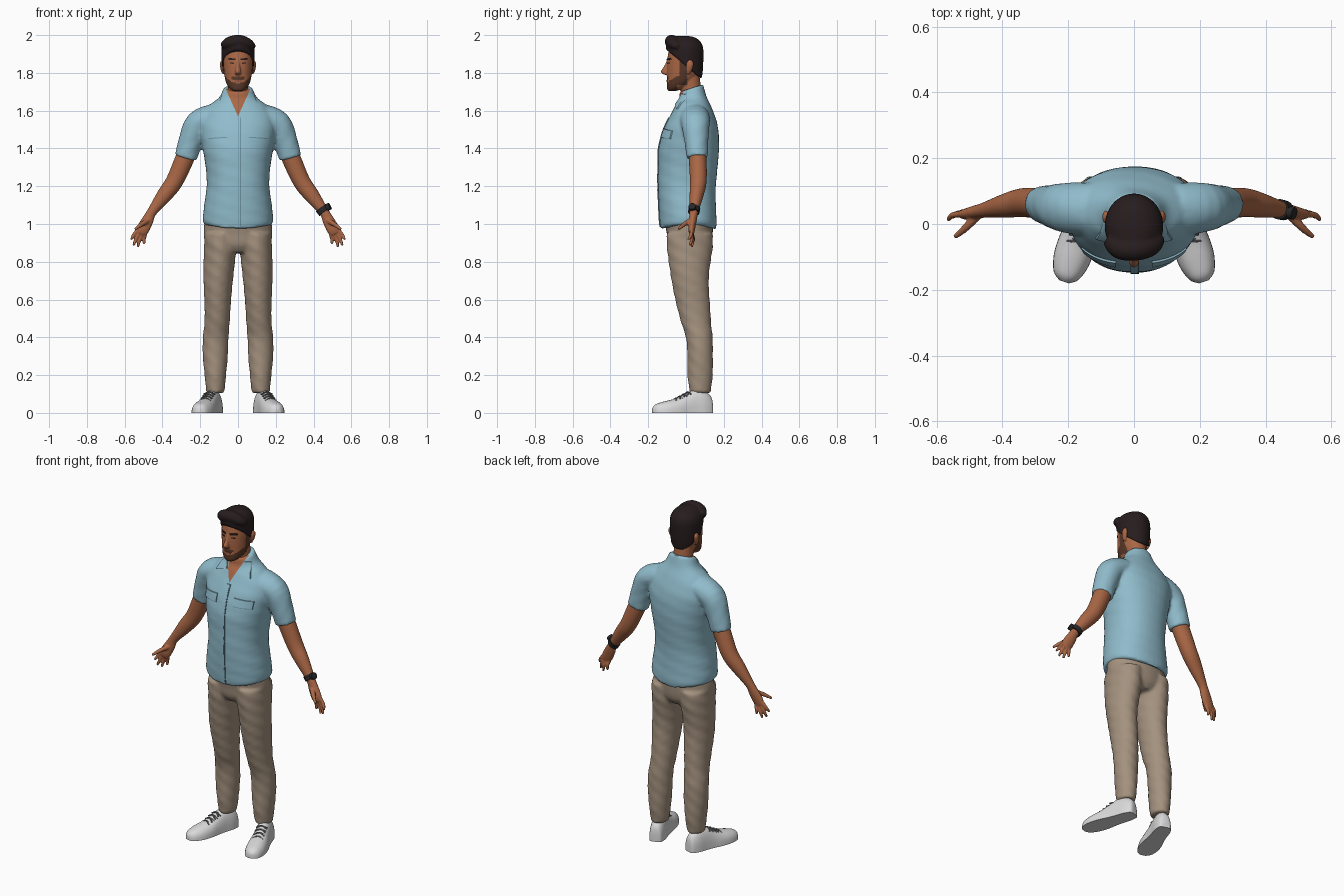
import bpy, bmesh, math
from mathutils import Vector, Matrix
from mathutils.bvhtree import BVHTree

if "Cube" in bpy.data.objects:
    bpy.data.objects.remove(bpy.data.objects["Cube"])

X, Y, Z = Vector((1, 0, 0)), Vector((0, 1, 0)), Vector((0, 0, 1))


def material(name, r, g, b):
    m = bpy.data.materials.new(name)
    m.use_nodes = True
    m.diffuse_color = (r, g, b, 1)
    m.node_tree.nodes["Principled BSDF"].inputs["Base Color"].default_value = (r, g, b, 1)
    return m


skin = material("warm skin", .40, .135, .06)
beard = material("brown beard", .10, .04, .022)
hair = material("dark hair", .02, .012, .013)
lip = material("lip", .30, .09, .055)
blue = material("light blue cloth", .28, .50, .60)
seam = material("blue seam", .15, .29, .36)
tan = material("tan cloth", .37, .285, .21)
white = material("white leather", .70, .70, .71)
grey = material("grey lace", .16, .16, .17)
black = material("black watch", .02, .02, .022)


def spline(rings, steps):
    """Smoothly interpolate rings of (x, y, z, width radius, depth radius)."""
    out = []
    last = len(rings) - 1
    for i in range(last):
        a, b, c, d = (rings[max(0, min(last, i + k))] for k in (-1, 0, 1, 2))
        for s in range(steps):
            t = s / steps
            out.append([q + t * (r - p) / 2 + t * t * (2 * p - 5 * q + 4 * r - w) / 2
                        + t ** 3 * (3 * q - p - 3 * r + w) / 2
                        for p, q, r, w in zip(a, b, c, d)])
    return out + [list(rings[-1])]


def loft(bm, rings, side=1, frame=None, n=28, steps=4, power=2.0, fold=0.0):
    """Closed tube through rings; fixed section frame, or square to the path."""
    pts = spline([(r[0] * side, *r[1:]) for r in rings], steps)
    loops = []
    for i, (x, y, z, rx, ry) in enumerate(pts):
        if frame:
            u, v = frame
        else:
            ends = pts[max(i - 1, 0)], pts[min(i + 1, len(pts) - 1)]
            t = (Vector(ends[1][:3]) - Vector(ends[0][:3])).normalized()
            u = t.cross(Y if abs(t.y) < .9 else Z).normalized()
            v = t.cross(u)
        loop = []
        for k in range(n):
            a = math.tau * k / n
            c, s = math.cos(a), math.sin(a)
            w = 1 + fold * math.sin(3 * a + 50 * z) * math.sin(33 * z + a)
            p = u * math.copysign(abs(c) ** (2 / power), c) * rx
            p += v * math.copysign(abs(s) ** (2 / power), s) * ry
            loop.append(bm.verts.new(Vector((x, y, z)) + p * w))
        loops.append(loop)
    faces = [bm.faces.new((a[k], a[(k + 1) % n], b[(k + 1) % n], b[k]))
             for a, b in zip(loops, loops[1:]) for k in range(n)]
    faces += [bm.faces.new(loops[0][::-1]), bm.faces.new(loops[-1])]
    bmesh.ops.recalc_face_normals(bm, faces=faces)
    return [v for loop in loops for v in loop]


def finish(name, bm, mats, voxel=0, relax=4, cuts=(), rule=None, angle=50):
    """Make the object; optionally fuse its parts, then colour faces by a rule."""
    mesh = bpy.data.meshes.new(name)
    bm.to_mesh(mesh)
    obj = bpy.data.objects.new(name, mesh)
    bpy.context.collection.objects.link(obj)
    if voxel:
        m = obj.modifiers.new("Fuse", "REMESH")
        m.mode, m.voxel_size = "VOXEL", voxel
        m = obj.modifiers.new("Relax", "SMOOTH")
        m.iterations = relax
        deps = bpy.context.evaluated_depsgraph_get()
        mesh = bpy.data.meshes.new_from_object(obj.evaluated_get(deps))
        obj.modifiers.clear()
        obj.data = mesh
        mesh.name = name
    mesh.materials.clear()
    for m in mats:
        mesh.materials.append(m)
    bm.clear()
    bm.from_mesh(mesh)
    for co, no in cuts:
        bmesh.ops.bisect_plane(bm, geom=bm.verts[:] + bm.edges[:] + bm.faces[:],
                               plane_co=co, plane_no=no)
    for f in bm.faces:
        f.material_index = rule(f.calc_center_median()) if rule else 0
    bm.to_mesh(mesh)
    tree = BVHTree.FromBMesh(bm)
    bm.free()
    mesh.shade_smooth()
    mesh.set_sharp_from_angle(angle=math.radians(angle))
    return tree


def plate(name, tree, corners, mat, side=1, thick=.008, nx=8, nz=5):
    """Thin quad plate draped on the front of a surface; corners are (x, z)."""
    a, b, c, d = (Vector((x * side, -1, z)) for x, z in corners)
    bm = bmesh.new()
    grid = []
    for j in range(nz + 1):
        row = []
        for i in range(nx + 1):
            p = a.lerp(b, i / nx).lerp(d.lerp(c, i / nx), j / nz)
            hit = tree.ray_cast(p, Y)[0]
            p.y = (hit.y if hit else 0) - thick * .8
            row.append(bm.verts.new(p))
        grid.append(row)
    for r, q in zip(grid, grid[1:]):
        for i in range(nx):
            bm.faces.new((r[i], r[i + 1], q[i + 1], q[i]))
    bmesh.ops.recalc_face_normals(bm, faces=bm.faces[:])
    shell = bmesh.ops.extrude_face_region(bm, geom=bm.faces[:])["geom"]
    for v in shell:
        if isinstance(v, bmesh.types.BMVert):
            v.co.y += thick
    bmesh.ops.recalc_face_normals(bm, faces=bm.faces[:])
    finish(name, bm, [mat], angle=40)


flat = (X, Y)

# Shirt: torso and sleeves fused, with an open neck
bm = bmesh.new()
torso = [(.965, .180, .012, .145), (1.0, .187, .012, .150), (1.1, .178, .007, .152),
         (1.2, .166, .005, .153), (1.3, .172, .010, .156), (1.4, .187, .015, .160),
         (1.5, .200, .026, .146), (1.57, .190, .034, .120), (1.63, .150, .037, .092),
         (1.67, .100, .035, .072), (1.72, .076, .028, .062)]
body = loft(bm, [(0, cy, z, rx, ry) for z, rx, cy, ry in torso], frame=flat,
            n=40, power=2.2, fold=.012)
for v in body:
    if v.co.z < 1.08:      # curved shirt tail
        v.co.z += .03 * min(1, abs(v.co.x) / .18) * (1.08 - v.co.z) / .11
    elif v.co.z > 1.64:    # collar higher at the back
        v.co.z += (v.co.y - .03) * 4 * (v.co.z - 1.64)
for side in (1, -1):
    loft(bm, [(.13, .045, 1.57, .066, .08), (.21, .05, 1.53, .070, .076),
              (.25, .055, 1.44, .064, .064), (.277, .06, 1.35, .060, .056)],
         side, fold=.02)
shirt = finish("shirt", bm, [blue, skin], .009, 4,
               [((0, 0, 1.57), (s, 0, -.45)) for s in (1, -1)],
               lambda c: int(c.y < .01 and abs(c.x) < (c.z - 1.57) * .45))

# Shirt details
plate("shirt_placket", shirt, [(-.011, .985), (.011, .985), (.011, 1.565), (-.011, 1.565)],
      blue, thick=.006, nx=2, nz=30)
plate("placket_seam", shirt, [(.011, .985), (.015, .985), (.015, 1.565), (.011, 1.565)],
      seam, thick=.005, nx=1, nz=30)
for side, word in ((1, "left"), (-1, "right")):
    plate(word + "_pocket_flap", shirt,
          [(.055, 1.462), (.155, 1.455), (.16, 1.495), (.055, 1.505)], blue, side)
    plate(word + "_pocket_seam", shirt,
          [(.055, 1.457), (.155, 1.450), (.155, 1.455), (.055, 1.462)], seam, side, .005, nz=1)
    plate(word + "_collar", shirt,
          [(.035, 1.635), (.115, 1.61), (.085, 1.685), (.058, 1.69)], blue, side, .0095)

# Trousers: hips and legs fused
bm = bmesh.new()
loft(bm, [(0, .02, .85, .10, .09), (0, .02, .89, .165, .115), (0, .02, .95, .182, .122),
          (0, .012, 1.03, .176, .13)], frame=flat)
for side in (1, -1):
    loft(bm, [(.095, .02, .95, .086, .12), (.095, .02, .87, .086, .12),
              (.105, .022, .7, .077, .10), (.11, .05, .5, .068, .081),
              (.118, .07, .4, .067, .072), (.12, .075, .3, .066, .068),
              (.12, .075, .2, .058, .066), (.12, .075, .13, .051, .058),
              (.122, .075, .105, .047, .055)], side, flat, steps=7, fold=.035)
finish("trousers", bm, [tan], .01, 4)

# Shoes, turned outwards, with laces
shoe = [(0, .02, .05), (.01, .035, .09), (.05, .045, .12), (.1, .046, .122), (.15, .050, .10),
        (.2, .057, .077), (.26, .056, .062), (.31, .040, .047), (.33, .015, .028)]
for side, word in ((1, "left"), (-1, "right")):
    turn = Matrix.Translation((.11 * side, .138, 0)) @ Matrix.Rotation(math.radians(18) * side, 4, "Z")
    bm = bmesh.new()
    for v in loft(bm, [(0, -s, 0, w, h) for s, w, h in shoe], frame=(X, Z), power=2.4):
        v.co.z = max(v.co.z, 0)
    bmesh.ops.dissolve_degenerate(bm, dist=.0001, edges=bm.edges[:])
    bm.transform(turn)
    finish(word + "_shoe", bm, [white], angle=60)
    bm = bmesh.new()
    for k in range(4):
        y, z = -.135 - .022 * k, .110 - .011 * k
        for e in (1, -1):
            loft(bm, [(-.03, y - .008 * e, z - .012, .004, .004), (0, y, z + .001, .004, .004),
                      (.03, y + .008 * e, z - .012, .004, .004)], n=6)
    bm.transform(turn)
    finish(word + "_laces", bm, [grey])

# Arms with hands
tips = [(.023, .565, .012, .917), (.008, .553, .02, .886),
        (-.008, .530, .03, .878), (-.022, .497, .035, .895)]
for side, word in ((1, "left"), (-1, "right")):
    bm = bmesh.new()
    loft(bm, [(.235, .055, 1.46, .048, .048), (.285, .062, 1.34, .050, .047),
              (.337, .065, 1.225, .046, .044), (.388, .056, 1.155, .041, .037),
              (.455, .042, 1.065, .026, .023), (.478, .036, 1.02, .031, .021),
              (.502, .03, .975, .034, .018), (.515, .03, .95, .026, .013)], side)
    for o, x, y, z in tips:
        base = Vector((.508 + .9 * o, .03, .962 + .45 * o))
        mid = base.lerp(Vector((x, y, z)), .55) + Vector((.004, .006, 0))
        loft(bm, [(*base, .010, .010), (*mid, .0095, .0095), (x, y, z, .0065, .0065)],
             side, n=12)
    loft(bm, [(.474, .028, 1.02, .014, .014), (.51, -.01, .998, .012, .012),
              (.545, -.04, .972, .007, .007)], side, n=12)
    finish(word + "_arm", bm, [skin], .0045, 3)

# Wrist watch
bm = bmesh.new()
loft(bm, [(.441, .045, 1.085, .034, .031), (.457, .041, 1.062, .033, .030)], steps=1)
loft(bm, [(.470, .036, 1.086, .019, .019), (.487, .032, 1.095, .019, .019)], steps=1)
finish("wrist_watch", bm, [black], angle=40)


# Head, neck, nose and ears fused; beard by face position
def face_rule(c):
    jaw = c.z < 1.745 + 8 * c.x ** 2 and (c.y < -.045 or (c.y < .005 and c.z > 1.735))
    moustache = c.y < -.06 and abs(c.x) < .032 and 1.764 < c.z < 1.781
    sideburn = abs(c.x) > .055 and -.035 < c.y < .003 and 1.76 < c.z < 1.87
    return int(c.z > 1.7 and (jaw or moustache or sideburn))


bm = bmesh.new()
skull = [(1.704, .022, -.074, .020), (1.715, .042, -.060, .040), (1.74, .060, -.040, .061),
         (1.78, .071, -.020, .080), (1.83, .077, -.010, .091), (1.88, .080, -.005, .093),
         (1.93, .078, .0, .087), (1.965, .055, .0, .065), (1.98, .02, .0, .02)]
loft(bm, [(0, cy, z, rx, ry) for z, rx, cy, ry in skull], frame=flat, power=2.15)
loft(bm, [(0, .04, 1.62, .066, .06), (0, .028, 1.7, .055, .055), (0, .015, 1.8, .055, .055)],
     frame=flat)
loft(bm, [(0, -.088, 1.872, .009, .012), (0, -.099, 1.84, .010, .015),
          (0, -.111, 1.806, .016, .023), (0, -.102, 1.79, .014, .014)], frame=flat, n=16)
for side in (1, -1):
    loft(bm, [(.076, .012, 1.795, .008, .010), (.083, .017, 1.82, .010, .018),
              (.086, .022, 1.85, .010, .019), (.080, .020, 1.868, .006, .010)],
         side, flat, n=16)
head = finish("head", bm, [skin, beard], .0045, 4, rule=face_rule)

# Face details
plate("mouth", head, [(-.02, 1.752), (.02, 1.752), (.017, 1.763), (-.017, 1.763)], lip, thick=.004)
for side, word in ((1, "left"), (-1, "right")):
    plate(word + "_eye", head, [(.022, 1.848), (.044, 1.849), (.042, 1.855), (.024, 1.855)],
          hair, side, .003)
    plate(word + "_eyebrow", head, [(.014, 1.868), (.054, 1.870), (.05, 1.879), (.014, 1.876)],
          hair, side, .006)

# Swept-back hair, cut along a sloping hairline
bm = bmesh.new()
cap = [(1.73, .064, .012, .062), (1.80, .080, .0, .088), (1.87, .087, -.003, .095),
       (1.93, .088, -.008, .099), (1.965, .074, -.013, .090), (1.988, .045, -.015, .062),
       (1.996, .012, -.015, .02)]
loft(bm, [(0, cy, z, rx, ry) for z, rx, cy, ry in cap], frame=flat, n=40)
cut = bmesh.ops.bisect_plane(bm, geom=bm.verts[:] + bm.edges[:] + bm.faces[:],
                             plane_co=(0, -.1, 1.92), plane_no=(0, .16, .19), clear_inner=True)
bmesh.ops.holes_fill(bm, edges=[e for e in cut["geom_cut"] if isinstance(e, bmesh.types.BMEdge)])
loft(bm, [(-.078, -.045, 1.945, .018, .022), (-.045, -.072, 1.96, .032, .034),
          (.01, -.076, 1.968, .033, .035), (.055, -.062, 1.953, .028, .032),
          (.080, -.035, 1.94, .014, .02)])
finish("hair", bm, [hair], .006, 3)
